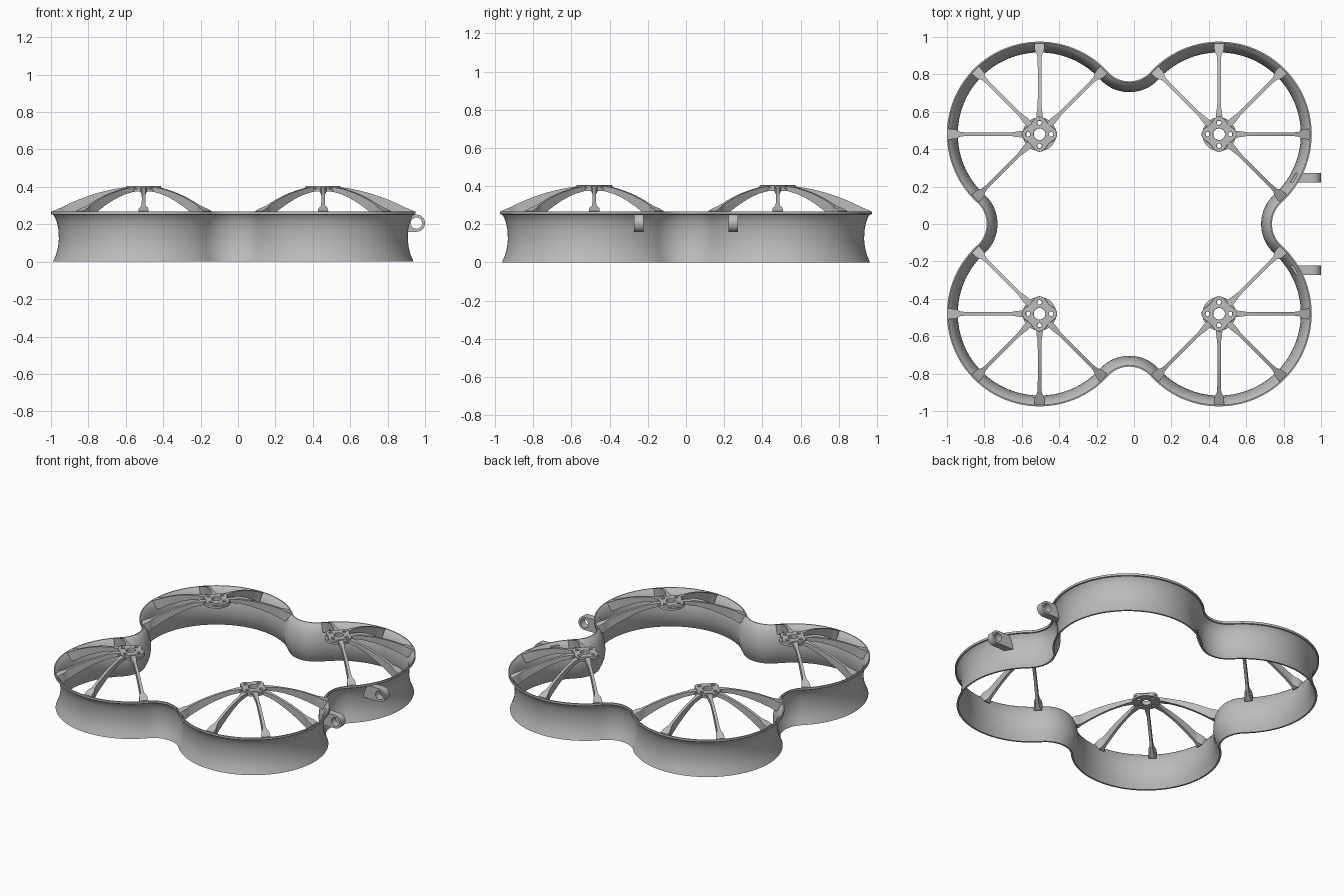
import bpy, bmesh, math
from math import sin, cos, pi
from mathutils import Matrix, Vector

cube = bpy.data.objects.get("Cube")
if cube:
    bpy.data.objects.remove(cube)

grey = bpy.data.materials.new("plain_grey")
grey.use_nodes = True
grey.diffuse_color = (0.5, 0.5, 0.5, 1)
grey.node_tree.nodes["Principled BSDF"].inputs["Base Color"].default_value = (0.5, 0.5, 0.5, 1)

MID_X = -0.025          # centre of the four-ring frame
C = 0.48                # ring centre offset
R = 0.437               # throat radius of each duct
FILLET_Y = 0.917        # centre of the arc linking two rings


def finish(obj, angle=35):
    obj.data.materials.clear()
    obj.data.materials.append(grey)
    bpy.ops.object.select_all(action='DESELECT')
    obj.select_set(True)
    bpy.context.view_layer.objects.active = obj
    bpy.ops.object.shade_smooth_by_angle(angle=math.radians(angle))
    return obj


def loft(name, sections, closed):
    """Skin a list of equal cross-sections."""
    bm = bmesh.new()
    rows = [[bm.verts.new(p) for p in s] for s in sections]
    n = len(rows[0])
    pairs = list(zip(rows, rows[1:] + rows[:1]))
    for a, b in pairs if closed else pairs[:-1]:
        for i in range(n):
            j = (i + 1) % n
            bm.faces.new((a[i], a[j], b[j], b[i]))
    if not closed:
        bm.faces.new(rows[0])
        bm.faces.new(rows[-1])
    bmesh.ops.recalc_face_normals(bm, faces=bm.faces)
    mesh = bpy.data.meshes.new(name)
    bm.to_mesh(mesh)
    bm.free()
    obj = bpy.data.objects.new(name, mesh)
    bpy.context.collection.objects.link(obj)
    return obj


def plate(name, outlines, half, bevel=0.0):
    """Filled outline with holes, extruded both ways, as a mesh."""
    cu = bpy.data.curves.new(name, 'CURVE')
    cu.dimensions, cu.fill_mode = '2D', 'BOTH'
    cu.extrude, cu.bevel_depth = half - bevel, bevel
    cu.offset = -bevel
    for pts in outlines:
        sp = cu.splines.new('POLY')
        sp.points.add(len(pts) - 1)
        for p, (x, y) in zip(sp.points, pts):
            p.co = (x, y, 0, 1)
        sp.use_cyclic_u = True
    obj = bpy.data.objects.new(name, cu)
    bpy.context.collection.objects.link(obj)
    bpy.ops.object.select_all(action='DESELECT')
    obj.select_set(True)
    bpy.context.view_layer.objects.active = obj
    bpy.ops.object.convert(target='MESH')
    return bpy.context.view_layer.objects.active


def circle(r, cx=0, cy=0, n=32, start=0, span=2 * pi):
    return [(cx + r * cos(start + span * i / n), cy + r * sin(start + span * i / n)) for i in range(n)]


# Duct wall: flared thin profile swept along rings and linking arcs
profile = [(.484, 0), (.467, .04), (.457, .08), (.453, .12), (.455, .17), (.463, .21),
           (.475, .24), (.486, .252), (.495, .253), (.495, .268), (.488, .268), (.475, .257),
           (.463, .24), (.447, .205), (.438, .15), (.437, .11), (.443, .07), (.455, .035), (.472, 0)]
reach = math.hypot(C, FILLET_Y - C)
tangent = math.atan2(FILLET_Y - C, -C)
sections = []
for quarter in range(4):
    turn = Matrix.Rotation(quarter * pi / 2, 3, 'Z')
    start, n = pi / 2 - tangent, 64
    for i in range(n + 1):
        a = start + (tangent - start) * i / n
        sections.append([turn @ Vector((C + r * cos(a), C + r * sin(a), z)) for r, z in profile])
    a0, a1, n = tangent + pi, 2 * pi - tangent, 28
    for i in range(1, n):
        a = a0 + (a1 - a0) * i / n
        sections.append([turn @ Vector(((reach - r) * cos(a), FILLET_Y + (reach - r) * sin(a), z))
                         for r, z in profile])
wall = loft("duct_wall", sections, True)
wall.location.x = MID_X
finish(wall, 40)

# Spoke stations: radius, top, bottom, width
stations = [(.07, .398, .376, .036), (.1, .397, .372, .034), (.125, .394, .366, .028),
            (.15, .39, .36, .02), (.2, .379, .344, .019), (.25, .366, .324, .019),
            (.3, .35, .3, .019), (.35, .331, .273, .019), (.4, .309, .243, .02),
            (.425, .297, .228, .026), (.44, .289, .219, .045), (.455, .284, .22, .052),
            (.47, .277, .238, .054), (.486, .27, .257, .056)]
spoke_sections = [[(r, -w / 2, b), (r, w / 2, b), (r, w / 2, t), (r, -w / 2, t)] for r, t, b, w in stations]

# Motor mount outlines
holes = [circle(.031)] + [circle(.012, .062 * cos(k * pi / 2), .062 * sin(k * pi / 2), 16) for k in range(4)]
lobes = []
for k in range(96):
    a = 2 * pi * k / 96
    rad = .083 + .011 * cos(4 * a)
    lobes.append((rad * cos(a), rad * sin(a)))

for sx, side in ((1, "left"), (-1, "right")):
    for sy, end in ((-1, "front"), (1, "back")):
        tag = end + "_" + side
        x, y = MID_X + sx * C, sy * C
        disc = plate("mount_disc_" + tag, [circle(.09, n=64)] + holes, .0075)
        disc.location = (x, y, .382)
        finish(disc)
        cap = plate("mount_cap_" + tag, [lobes] + holes, .0085, .003)
        cap.location = (x, y, .3965)
        finish(cap)
        outward = math.atan2(sy, sx)
        for k in range(-2, 3):
            spoke = loft("spoke_%s_%d" % (tag, k + 3), spoke_sections, False)
            spoke.location = (x, y, 0)
            spoke.rotation_euler.z = outward + k * pi / 4
            finish(spoke, 30)

# Hinge eyelets on the left side, backs trimmed to the curved wall
EYE_X, EYE_Z, EYE_R = .954, .206, .046
for sy, end in ((-1, "front"), (1, "back")):
    outline = circle(EYE_R, EYE_X, EYE_Z, 24, -pi / 2, pi)
    outline += [(EYE_X, EYE_Z + EYE_R), (.84, EYE_Z + EYE_R), (.84, EYE_Z - EYE_R)]
    eye = plate("eyelet_" + end, [outline, circle(.03, EYE_X, EYE_Z)], .025)
    eye.data.transform(Matrix.Translation((0, sy * .247, 0)) @ Matrix.Rotation(pi / 2, 4, 'X'))
    for v in eye.data.vertices:
        if v.co.x < .85:
            v.co.x = MID_X + C + math.sqrt((R + .01) ** 2 - (abs(v.co.y) - C) ** 2)
            if v.co.z > EYE_Z:
                v.co.x += .015
    finish(eye)
